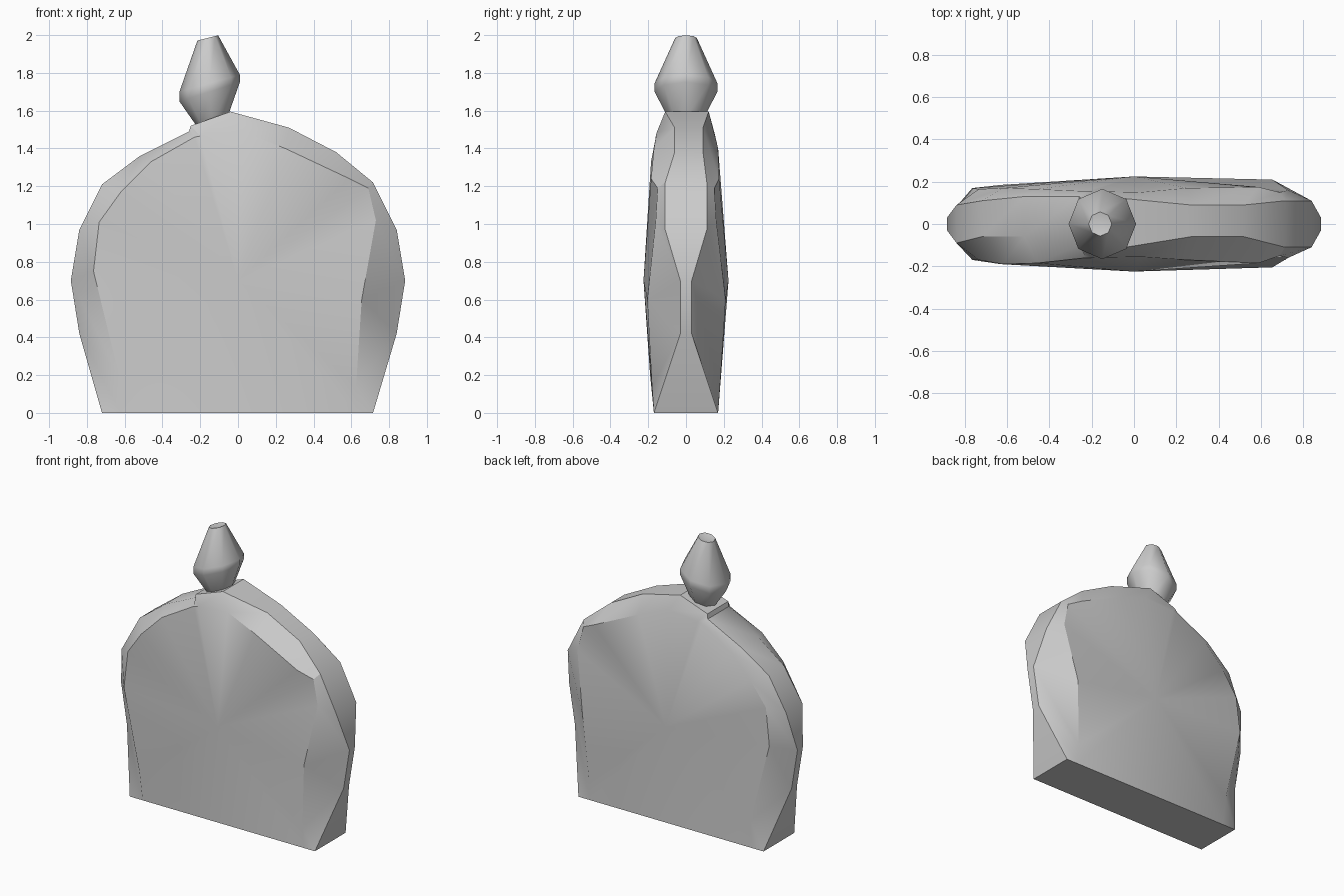
import bpy
from math import sin, cos, pi, radians

if "Cube" in bpy.data.objects:
    bpy.data.objects.remove(bpy.data.objects["Cube"])


def make(name, verts, faces, angle):
    me = bpy.data.meshes.new(name)
    me.from_pydata(verts, [], faces)
    ob = bpy.data.objects.new(name, me)
    bpy.context.collection.objects.link(ob)
    bpy.ops.object.select_all(action='DESELECT')
    bpy.context.view_layer.objects.active = ob
    ob.select_set(True)
    bpy.ops.object.mode_set(mode='EDIT')
    bpy.ops.mesh.select_all(action='SELECT')
    bpy.ops.mesh.normals_make_consistent(inside=False)
    bpy.ops.object.mode_set(mode='OBJECT')
    bpy.ops.object.shade_smooth_by_angle(angle=radians(angle))
    return ob


# Bottle body: rim x, rim z, front and back rim half width,
# panel edge x, z, front and back panel half depth
outline = [
    (-.72, 0, .17, .17, -.62, 0, .17, .17),
    (-.84, .42, .03, .03, -.63, .20, .19, .185),
    (-.885, .70, .03, .03, -.765, .75, .17, .17),
    (-.84, .97, .09, .09, -.735, 1.01, .17, .165),
    (-.72, 1.21, .06, .11, -.62, 1.17, .19, .17),
    (-.52, 1.36, .06, .13, -.46, 1.33, .185, .165),
    (-.26, 1.49, .10, .13, -.23, 1.46, .16, .155),
    (-.25, 1.52, .11, .12, -.20, 1.465, .16, .155),
    (-.04, 1.595, .11, .12, .03, 1.485, .155, .15),
    (.27, 1.51, .06, .09, .25, 1.40, .17, .17),
    (.52, 1.38, .06, .09, .59, 1.24, .185, .175),
    (.715, 1.22, .11, .11, .69, 1.19, .15, .15),
    (.84, .97, .11, .11, .73, 1.02, .16, .16),
    (.885, .70, .03, .03, .655, .60, .205, .21),
    (.84, .42, .03, .03, .625, .14, .18, .18),
    (.715, 0, .17, .17, .63, 0, .17, .17),
]
n = len(outline)
verts = []
for x, z, wf, wb, ix, iz, yf, yb in outline:
    verts += [(ix, -yf, iz), (x, -wf, z), (x, wb, z), (ix, yb, iz)]
verts += [(0, -.225, .70), (0, .225, .70)]
faces = []
for i in range(n - 1):
    a, b = 4 * i, 4 * i + 4
    faces += [(a + k, b + k, b + k + 1, a + k + 1) for k in range(3)]
    faces += [(4 * n, b, a), (4 * n + 1, a + 3, b + 3)]
# Flat base and the lower parts of both panels
e = 4 * (n - 1)
faces += [(0, 1, 2, 3, e + 3, e + 2, e + 1, e),
          (4 * n, 0, e), (4 * n + 1, e + 3, 3)]
make("bottle_body", verts, faces, 28)

# Faceted stopper: centre x, centre z, radius, tilt of each octagonal ring
rings = [(-.135, 1.54, .08, .34), (-.15, 1.70, .16, .32),
         (-.15, 1.745, .16, .28), (-.16, 1.985, .055, .25)]
sides = 8
verts, faces = [], []
for cx, cz, r, tilt in rings:
    for k in range(sides):
        a = 2 * pi * k / sides
        verts.append((cx + r * cos(a), r * 1.04 * sin(a), cz + tilt * r * cos(a)))
for j in range(len(rings) - 1):
    for k in range(sides):
        m = (k + 1) % sides
        faces.append((j * sides + k, j * sides + m,
                      (j + 1) * sides + m, (j + 1) * sides + k))
# Slightly dented tip and closed foot
verts.append((-.15, 0, 1.975))
top = (len(rings) - 1) * sides
faces += [(top + k, top + (k + 1) % sides, len(verts) - 1) for k in range(sides)]
faces.append(tuple(range(sides - 1, -1, -1)))
make("stopper", verts, faces, 50)
